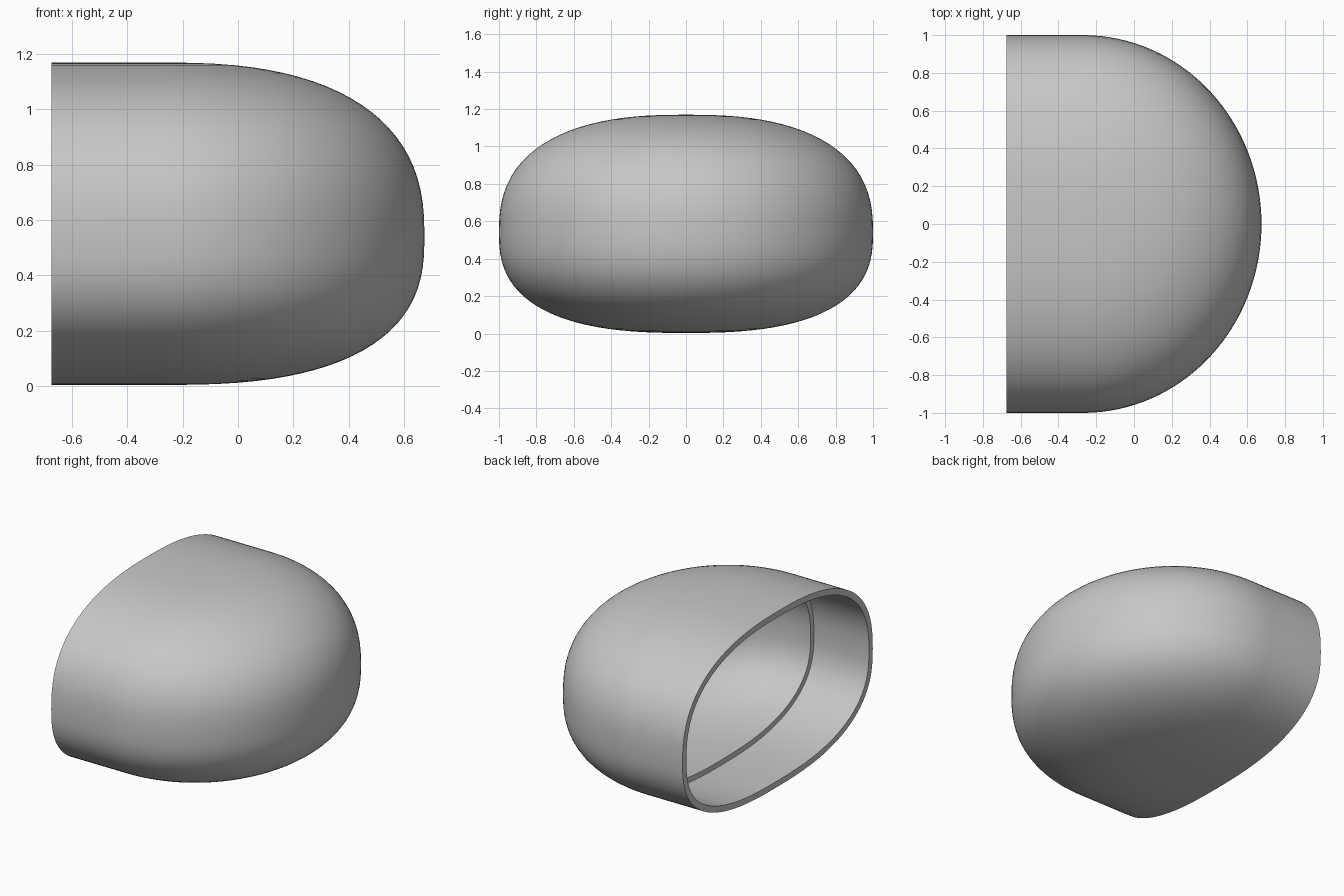
import bpy
import bmesh
from math import sin, cos, pi, radians

if "Cube" in bpy.data.objects:
    bpy.data.objects.remove(bpy.data.objects["Cube"], do_unlink=True)

OPEN_X, NOSE_X, DOME_X = -0.675, 0.675, -0.27   # open end, nose tip, start of the dome
MID_Z, TOP, BOTTOM = 0.54, 0.63, 0.537          # widest height, rise above it, drop below it
TUBE_WALL, DOME_WALL = 0.04, 0.075
STEPS, SWEEP = 48, 64


def half_section(x, angle, wall):
    """Half of the rounded cross-section, from top pole to bottom pole, turned to an angle."""
    reach = NOSE_X - DOME_X - wall
    points = []
    for i in range(STEPS + 1):
        t = pi * i / STEPS
        upper = i <= STEPS / 2
        power = 2 / (2.5 if upper else 2.6)
        radius = max(sin(t), 0) ** power
        rise = abs(cos(t)) ** power
        z = MID_Z + (rise * (TOP - wall) if upper else -rise * (BOTTOM - wall))
        points.append((x + reach * radius * cos(angle), (1 - wall) * radius * sin(angle), z))
    return points


def dome(wall):
    return [half_section(DOME_X, -pi / 2 + pi * k / SWEEP, wall) for k in range(SWEEP + 1)]


# Closed sequence: outer skin, rim, inner tube, ledge, inner dome and back
side = pi / 2
sections = [half_section(OPEN_X, -side, 0)] + dome(0) + [half_section(OPEN_X, side, 0)]
sections += [half_section(x, side, TUBE_WALL) for x in (OPEN_X, DOME_X)]
sections += dome(DOME_WALL)[::-1]
sections += [half_section(x, -side, TUBE_WALL) for x in (DOME_X, OPEN_X)]

bm = bmesh.new()
columns = [[bm.verts.new(p) for p in s] for s in sections]
for a, b in zip(columns, columns[1:] + columns[:1]):
    for i in range(STEPS):
        bm.faces.new((a[i], a[i + 1], b[i + 1], b[i]))
bmesh.ops.remove_doubles(bm, verts=bm.verts, dist=0.0001)
bmesh.ops.recalc_face_normals(bm, faces=bm.faces)

mesh = bpy.data.meshes.new("domed_shell")
bm.to_mesh(mesh)
bm.free()
shell = bpy.data.objects.new("domed_shell", mesh)
bpy.context.collection.objects.link(shell)

# Plain grey finish
grey = bpy.data.materials.new("light_grey")
grey.use_nodes = True
colour = (0.57, 0.57, 0.57, 1)
grey.diffuse_color = colour
grey.node_tree.nodes["Principled BSDF"].inputs["Base Color"].default_value = colour
mesh.materials.append(grey)

# Smooth skin with crisp rim and ledge
bpy.ops.object.select_all(action="DESELECT")
shell.select_set(True)
bpy.context.view_layer.objects.active = shell
bpy.ops.object.shade_smooth_by_angle(angle=radians(35))
